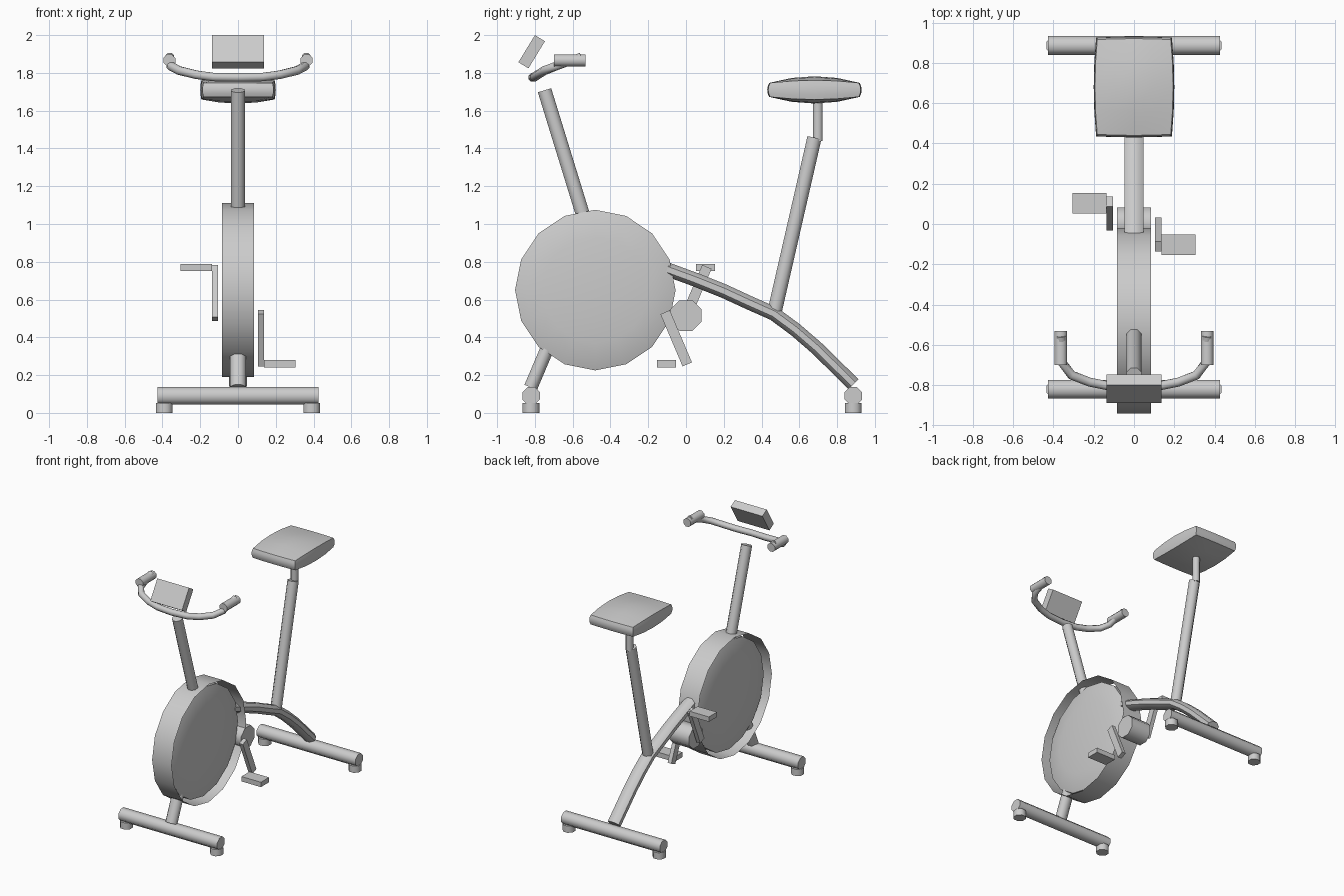
import bpy, bmesh, math
from mathutils import Vector, Matrix

if "Cube" in bpy.data.objects:
    bpy.data.objects.remove(bpy.data.objects["Cube"])

grey = bpy.data.materials.new("light_grey")
grey.diffuse_color = (0.6, 0.6, 0.6, 1)
grey.use_nodes = True
grey.node_tree.nodes["Principled BSDF"].inputs["Base Color"].default_value = grey.diffuse_color


def finish(name, bm):
    bmesh.ops.recalc_face_normals(bm, faces=bm.faces)
    me = bpy.data.meshes.new(name)
    bm.to_mesh(me)
    bm.free()
    ob = bpy.data.objects.new(name, me)
    bpy.context.collection.objects.link(ob)
    me.materials.append(grey)
    return ob


def tube(name, path, r, sides=8, ref=(1, 0, 0), wide=1.0):
    """Capped tube along a path; 'wide' stretches the section along ref."""
    pts, ref = [Vector(p) for p in path], Vector(ref)
    bm, rings = bmesh.new(), []
    for i, p in enumerate(pts):
        t = (pts[min(i + 1, len(pts) - 1)] - pts[max(i - 1, 0)]).normalized()
        a = t.cross(ref).normalized()
        b = a.cross(t)
        ang = [2 * math.pi * (k + 0.5) / sides for k in range(sides)]
        rings.append([bm.verts.new(p + r * (a * math.cos(g) + b * wide * math.sin(g))) for g in ang])
    for q, s in zip(rings, rings[1:]):
        for k in range(sides):
            bm.faces.new((q[k], q[k - 1], s[k - 1], s[k]))
    bm.faces.new(rings[0])
    bm.faces.new(rings[-1])
    return finish(name, bm)


def box(name, centre, size, tilt=0):
    bm = bmesh.new()
    m = Matrix.Translation(centre) @ Matrix.Rotation(math.radians(tilt), 4, 'X') @ Matrix.Diagonal((*size, 1))
    bmesh.ops.create_cube(bm, size=1, matrix=m)
    return finish(name, bm)


def wheel_part(name, profile):
    """Spin an (x, radius) profile about the wheel axle in 16 steps."""
    bm = bmesh.new()
    c = Vector((0, -0.48, 0.65))
    vs = [bm.verts.new(c + Vector((x, 0, r))) for x, r in profile]
    es = [bm.edges.new(e) for e in zip(vs, vs[1:])]
    bmesh.ops.spin(bm, geom=vs + es, cent=c, axis=(1, 0, 0), angle=2 * math.pi, steps=16)
    bmesh.ops.remove_doubles(bm, verts=bm.verts, dist=1e-4)
    return finish(name, bm)


# flywheel: open outer band and a domed disc inside it
wheel_part("flywheel_band", [(-0.084, 0.46), (0.084, 0.46)])
half = [(0.08, 0), (0.077, 0.15), (0.068, 0.28), (0.056, 0.37), (0.038, 0.425)]
wheel_part("flywheel_disc", half + [(-x, r) for x, r in reversed(half)])

# base bars with feet
for side, y in (("front", -0.82), ("rear", 0.886)):
    tube(side + "_base_bar", [(-0.427, y, 0.09), (0.427, y, 0.09)], 0.05, ref=(0, 0, 1))
    for x in (-0.39, 0.39):
        tube(side + "_foot", [(x, y, 0), (x, y, 0.052)], 0.048)

# frame tubes
tube("front_leg", [(0, -0.822, 0.135), (0, -0.735, 0.34)], 0.039, wide=1.15)
tube("handlebar_post", [(0, -0.749, 1.708), (0, -0.54, 1.03)], 0.04)
tube("main_rail", [(0, -0.1, 0.76), (0, 0.05, 0.705), (0, 0.2, 0.645), (0, 0.33, 0.585),
                   (0, 0.465, 0.525), (0, 0.58, 0.44), (0, 0.69, 0.345), (0, 0.887, 0.152)], 0.04, wide=1.3)
tube("seat_tube", [(0, 0.47, 0.54), (0, 0.68, 1.457)], 0.041)
tube("seat_stem", [(0, 0.698, 1.44), (0, 0.698, 1.66)], 0.028)

# seat: softly bulged cushion
bm = bmesh.new()
bmesh.ops.create_cube(bm, size=2)
bmesh.ops.subdivide_edges(bm, edges=bm.edges, cuts=3, use_grid_fill=True)
for v in bm.verts:
    u, w, h = v.co
    v.co = (u * 0.2 * (1 - 0.06 * w * w) * (1 - 0.03 * h * h),
            0.68 + w * 0.25 * (1 - 0.02 * u * u) * (1 - 0.04 * h * h),
            1.71 + h * (0.037 + 0.035 * (1 - w * w) * (1 - 0.6 * u * u)))
finish("seat", bm)

# handlebar and grips
right = [(0.13, -0.803, 1.778), (0.22, -0.785, 1.79), (0.31, -0.75, 1.812),
         (0.355, -0.69, 1.835), (0.362, -0.555, 1.885)]
left = [(-x, y, z) for x, y, z in reversed(right)]
tube("handlebar", left + [(0, -0.812, 1.776)] + right, 0.024, ref=(0, 0, 1))
for x in (-0.363, 0.363):
    tube("grip", [(x, -0.7, 1.866), (x, -0.532, 1.866)], 0.034)

# console
box("console", (0, -0.817, 1.912), (0.274, 0.062, 0.168), -31.4)

# crank hub, cranks and pedals
tube("crank_hub", [(-0.085, 0, 0.515), (0.085, 0, 0.515)], 0.088, ref=(0, 0, 1))
for s, zc, zp in ((1, 0.395, 0.26), (-1, 0.635, 0.77)):
    box("crank", (s * 0.121, -s * 0.052, zc), (0.032, 0.054, 0.3), s * 23)
    box("pedal", (s * 0.221, -s * 0.103, zp), (0.168, 0.1, 0.038))

# smooth tubes and domes, keep hard edges
for ob in bpy.context.collection.objects:
    ob.select_set(True)
    bpy.context.view_layer.objects.active = ob
bpy.ops.object.shade_smooth_by_angle(angle=math.radians(50))
